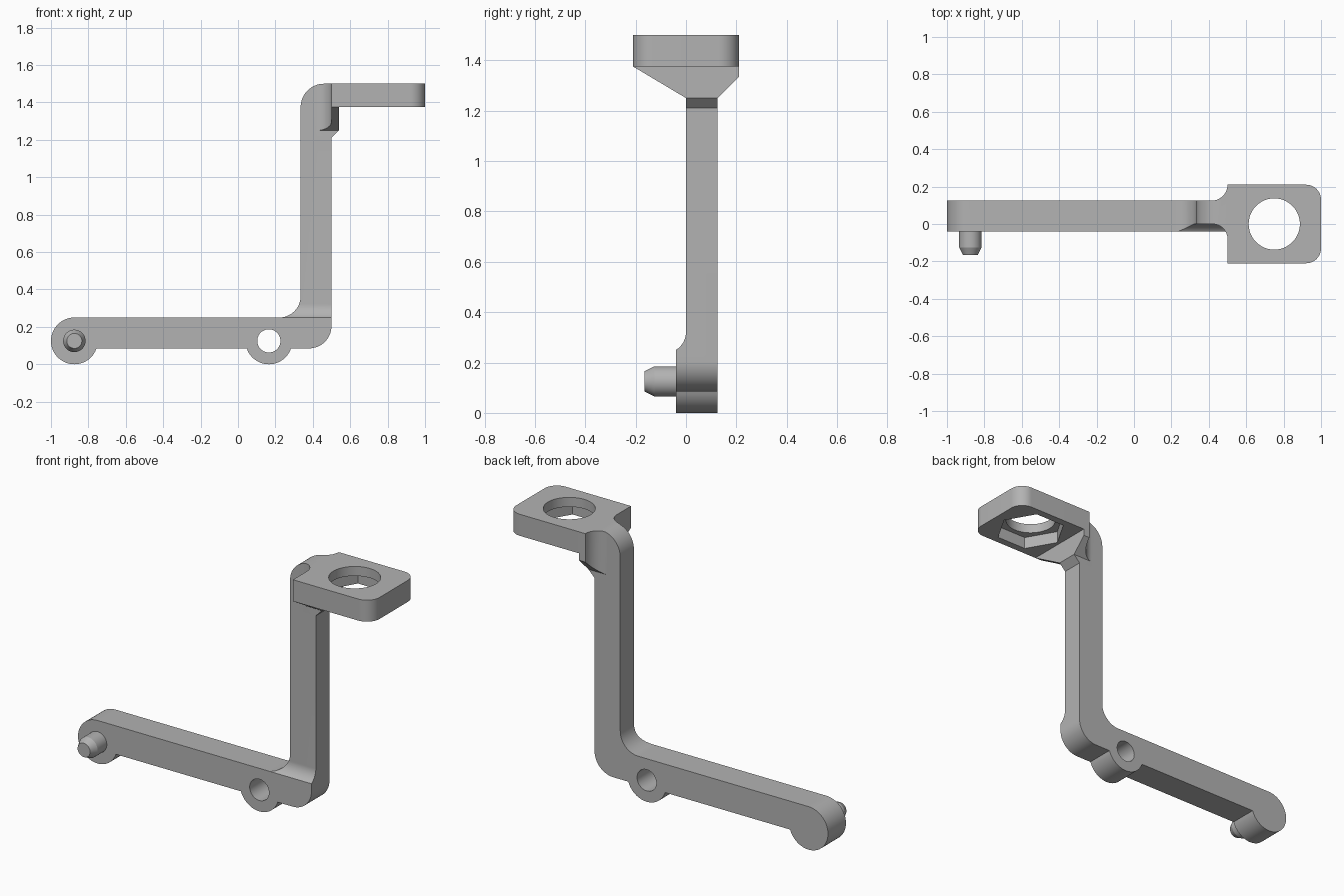
import bpy, bmesh
from math import cos, sin, radians, pi
from mathutils import Vector

default = bpy.data.objects.get("Cube")
if default:
    bpy.data.objects.remove(default, do_unlink=True)

grey = bpy.data.materials.new("mid grey")
grey.use_nodes = True
colour = (0.45, 0.45, 0.45, 1)
grey.diffuse_color = colour
grey.node_tree.nodes["Principled BSDF"].inputs["Base Color"].default_value = colour


def arc(cx, cy, r, start, end, steps=16):
    """Points along an arc, angles in degrees."""
    angles = [radians(start + (end - start) * i / steps) for i in range(steps + 1)]
    return [(cx + r * cos(a), cy + r * sin(a)) for a in angles]


def prism(name, outline, axis, low, high):
    """Extrude a 2D outline along an axis, from low to high."""
    place = {"x": lambda u, v, d: (d, u, v),
             "y": lambda u, v, d: (u, d, v),
             "z": lambda u, v, d: (u, v, d)}[axis]
    bm = bmesh.new()
    face = bm.faces.new([bm.verts.new(place(u, v, low)) for u, v in outline])
    moved = bmesh.ops.extrude_face_region(bm, geom=[face])["geom"]
    shift = Vector(place(0, 0, high - low))
    bmesh.ops.translate(bm, vec=shift,
                        verts=[g for g in moved if isinstance(g, bmesh.types.BMVert)])
    bmesh.ops.recalc_face_normals(bm, faces=bm.faces)
    mesh = bpy.data.meshes.new(name)
    bm.to_mesh(mesh)
    bm.free()
    mesh.materials.append(grey)
    obj = bpy.data.objects.new(name, mesh)
    bpy.context.collection.objects.link(obj)
    return obj


def activate(obj):
    bpy.ops.object.select_all(action="DESELECT")
    obj.select_set(True)
    bpy.context.view_layer.objects.active = obj


def combine(obj, other, operation):
    """Apply a boolean and discard the helper."""
    mod = obj.modifiers.new("cut", "BOOLEAN")
    mod.operation, mod.object, mod.solver = operation, other, "EXACT"
    activate(obj)
    bpy.ops.object.modifier_apply(modifier=mod.name)
    bpy.data.objects.remove(other, do_unlink=True)


def circle(cx, cy, r, steps=48):
    return arc(cx, cy, r, 0, 360, steps)[:-1]


# Main dimensions
LEFT, RIGHT = 0.335, 0.5        # upright
BASE, SHELF, TOP = 0.085, 0.25, 1.5
BOSS_R, PIN_X, HOLE_X = 0.125, -0.875, 0.165
BACK, FRONT, HALF = 0.125, -0.04, 0.21
crown = arc(LEFT + BOSS_R, TOP - BOSS_R, BOSS_R, 90, 180)

# L-shaped arm with two round bosses
side = (arc(PIN_X, BOSS_R, BOSS_R, 90, 341.3, 36)
        + arc(HOLE_X, BOSS_R, BOSS_R, 198.7, 341.3, 24)
        + arc(RIGHT - 0.12, BASE + 0.12, 0.12, -90, 0)
        + [(RIGHT, TOP)] + crown
        + arc(LEFT - 0.115, SHELF + 0.115, 0.115, 0, -90))
arm = prism("bracket_arm", side, "y", -0.3, 0.3)

# Thick foot, thinner upright, with a concave step in front
depth = ([(FRONT, -0.1), (BACK, -0.1), (BACK, 1.6), (0, 1.6)]
         + arc(-0.085, 0.322, 0.085, 0, -58))
combine(arm, prism("depth_cutter", depth, "x", -1.2, 1.2), "INTERSECT")
combine(arm, prism("hole_cutter", circle(HOLE_X, BOSS_R, 0.062), "y", -0.3, 0.3),
        "DIFFERENCE")

# Flared neck and gusset under the plate
plan = (arc(0.42, -0.08, 0.08, 90, 0)
        + [(RIGHT, -HALF), (0.54, -HALF), (0.54, HALF)]
        + arc(RIGHT - 0.085, HALF, 0.085, 0, -90))
neck = prism("neck", plan, "z", 1.1, 1.7)
taper = [(0, 1.1), (BACK, 1.1), (BACK, 1.25), (HALF, 1.335),
         (HALF, 1.8), (-HALF, 1.8), (-HALF, 1.375), (0, 1.25)]
combine(neck, prism("taper_cutter", taper, "x", 0.2, 0.8), "INTERSECT")
profile = [(LEFT, 1.21), (RIGHT, 1.21), (0.54, 1.25), (0.54, TOP)] + crown
combine(neck, prism("profile_cutter", profile, "y", -0.4, 0.4), "INTERSECT")

# Plate with a round hole and a hexagonal pocket below
plate_outline = ([(RIGHT, -HALF)] + arc(0.92, -HALF + 0.08, 0.08, -90, 0)
                 + arc(0.92, HALF - 0.08, 0.08, 0, 90) + [(RIGHT, HALF)])
plate = prism("plate", plate_outline, "z", 1.375, TOP)
combine(plate, prism("round_cutter", circle(0.75, 0, 0.137), "z", 1.2, 1.7), "DIFFERENCE")
combine(plate, prism("hex_cutter", circle(0.75, 0, 0.193, 6), "z", 1.2, 1.445), "DIFFERENCE")

combine(arm, neck, "UNION")
combine(arm, plate, "UNION")

# Locating pin with a tapered tip
pin = prism("locating_pin", circle(PIN_X, BOSS_R, 0.06), "y", -0.125, 0)
tip = prism("pin_tip", circle(PIN_X, BOSS_R, 0.06), "y", -0.165, -0.125)
for v in tip.data.vertices:
    if v.co.y < -0.15:
        v.co.x = PIN_X + (v.co.x - PIN_X) * 0.67
        v.co.z = BOSS_R + (v.co.z - BOSS_R) * 0.67
combine(pin, tip, "UNION")

for obj in (arm, pin):
    activate(obj)
    bpy.ops.object.shade_smooth_by_angle(angle=radians(25))
